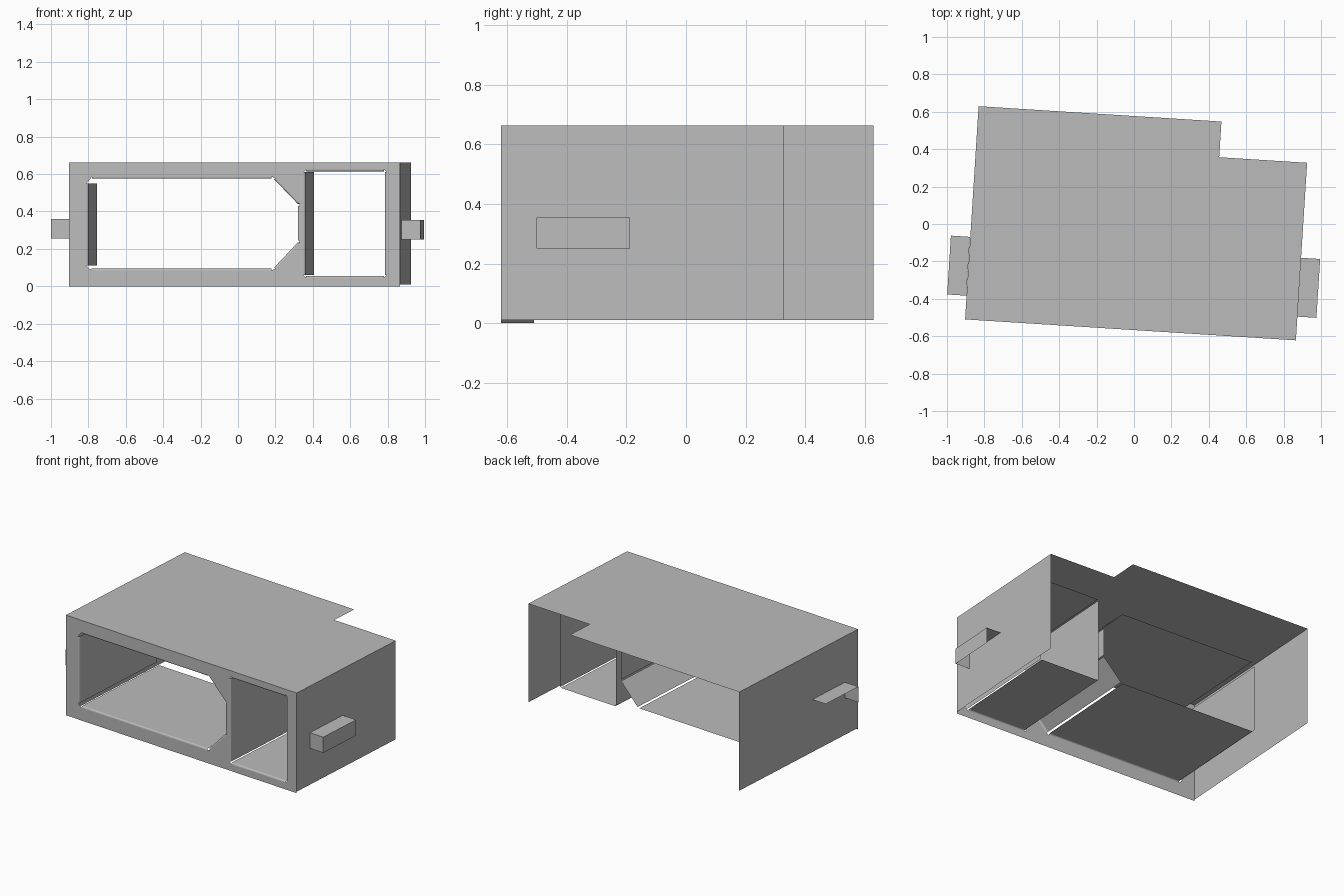
import bpy, bmesh, math
from mathutils import Matrix, Vector

cube = bpy.data.objects.get("Cube")
if cube:
    bpy.data.objects.remove(cube)

grey = bpy.data.materials.new("plain grey")
grey.use_nodes = True
grey.diffuse_color = (0.5, 0.5, 0.5, 1)
grey.node_tree.nodes["Principled BSDF"].inputs["Base Color"].default_value = (0.5, 0.5, 0.5, 1)

# The housing stands slightly turned; parts are laid out from its front corner
PLACE = Matrix.Translation((-0.903, -0.51, 0)) @ Matrix.Rotation(math.radians(-3.62), 4, "Z")
WIDTH, LONG, SHORT, HEIGHT = 1.772, 1.142, 0.951, 0.663
NOTCH = 1.301
LIP, DEPTH = 0.01, 0.745


def finish(name, bm):
    mesh = bpy.data.meshes.new(name)
    bm.to_mesh(mesh)
    bm.free()
    mesh.materials.append(grey)
    obj = bpy.data.objects.new(name, mesh)
    bpy.context.collection.objects.link(obj)
    obj.matrix_world = PLACE
    return obj


def sheets(name, polygons):
    bm = bmesh.new()
    for poly in polygons:
        bm.faces.new([bm.verts.new(p) for p in poly])
    return finish(name, bm)


def side(u, length):
    return [(u, 0, 0.01), (u, length, 0.01), (u, length, HEIGHT), (u, 0, HEIGHT)]


# Outer shell: notched lid and two side walls, open at the back and bottom
sheets("lid", [[(0, 0, HEIGHT), (WIDTH, 0, HEIGHT), (WIDTH, SHORT, HEIGHT),
                (NOTCH, SHORT, HEIGHT), (NOTCH, LONG, HEIGHT), (0, LONG, HEIGHT)]])
sheets("side_wall_right", [side(0, LONG)])
sheets("side_wall_left", [side(WIDTH, SHORT)])

# Duct panels as (u, z) runs, anticlockwise seen from the front
wide_duct = [((0.12, 0.095), (1.085, 0.095)), ((1.098, 0.10), (1.225, 0.235)),
             ((1.225, 0.245), (1.225, 0.43)), ((1.225, 0.44), (1.098, 0.572)),
             ((1.085, 0.575), (0.122, 0.575)), ((0.103, 0.55), (0.103, 0.11))]
narrow_duct = [((1.27, 0.055), (1.687, 0.055)), ((1.692, 0.06), (1.692, 0.61)),
               ((1.687, 0.615), (1.27, 0.615)), ((1.265, 0.61), (1.265, 0.06))]


def duct(name, runs):
    """Straight panels with a rounded lip; returns the rim of the opening."""
    polygons, rim = [], []
    for a, b in runs:
        a, b = Vector(a), Vector(b)
        along = (b - a).normalized()
        out = Vector((along.y, -along.x))
        rows = []
        for step in range(4):
            t = step / 3 * math.pi / 2
            rows.append((LIP * (1 - math.sin(t)), LIP * (1 - math.cos(t))))
        rows.append((0, DEPTH))
        lines = []
        for offset, v in rows:
            p, q = a + out * offset, b + out * offset
            lines.append([(p.x, v, p.y), (q.x, v, q.y)])
        for (p, q), (r, s) in zip(lines, lines[1:]):
            polygons.append([p, q, s, r])
        rim += lines[0]
    sheets(name, polygons)
    return rim


rims = [duct("wide_duct", wide_duct), duct("narrow_duct", narrow_duct)]

# Front frame with both openings
bm = bmesh.new()
outline = [(0, 0, 0), (WIDTH, 0, 0), (WIDTH, 0, HEIGHT), (0, 0, HEIGHT)]
for loop in [outline] + rims:
    verts = [bm.verts.new(p) for p in loop]
    for i, v in enumerate(verts):
        bm.edges.new((verts[i - 1], v))
bmesh.ops.triangle_fill(bm, use_beauty=True, edges=bm.edges[:], normal=(0, -1, 0))
bmesh.ops.dissolve_limit(bm, angle_limit=0.01, verts=bm.verts[:], edges=bm.edges[:])
finish("front_frame", bm)


# Side tabs: top, front end and one long face
def tab(name, u, front, bottom):
    w, v, top = u + 0.102, front + 0.315, bottom + 0.104
    sheets(name, [[(u, front, top), (w, front, top), (w, v, top), (u, v, top)],
                  [(u, front, bottom), (w, front, bottom), (w, front, top), (u, front, top)],
                  [(w, front, bottom), (w, v, bottom), (w, v, top), (w, front, top)]])


tab("left_tab", WIDTH, 0.127, 0.25)
tab("right_tab", -0.104, 0.127, 0.255)
